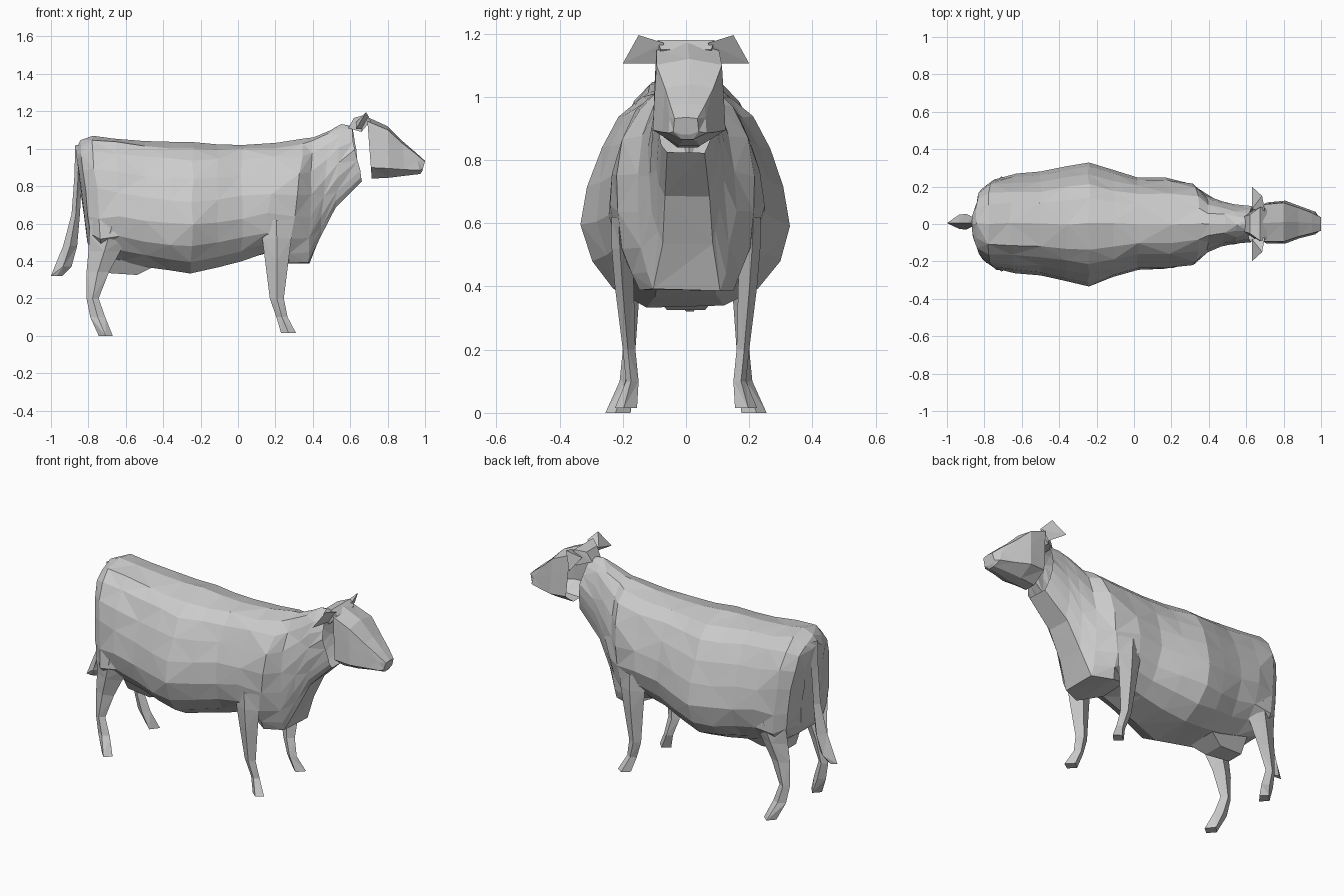
import bpy, bmesh, random

random.seed(4)
if "Cube" in bpy.data.objects:
    bpy.data.objects.remove(bpy.data.objects["Cube"], do_unlink=True)

grey = bpy.data.materials.new("plain grey")
grey.use_nodes = True
colour = (0.6, 0.6, 0.6, 1)
grey.diffuse_color = colour
grey.node_tree.nodes["Principled BSDF"].inputs["Base Color"].default_value = colour


def finish(name, bm):
    bmesh.ops.recalc_face_normals(bm, faces=bm.faces)
    mesh = bpy.data.meshes.new(name)
    bm.to_mesh(mesh)
    bm.free()
    mesh.materials.append(grey)
    bpy.context.collection.objects.link(bpy.data.objects.new(name, mesh))


def loft(name, rings, capped_end, jitter=0.0):
    """Skin closed rings with flat triangles; close only the chosen end (0 or -1)."""
    bm = bmesh.new()
    rows = []
    for ring in rings:
        rows.append([bm.verts.new([c + random.uniform(-jitter, jitter) for c in p])
                     for p in ring])
    n = len(rows[0])
    for r, (a, b) in enumerate(zip(rows, rows[1:])):
        for i in range(n):
            j = (i + 1) % n
            if (r + i) % 2:
                bm.faces.new((a[i], a[j], b[j]))
                bm.faces.new((a[i], b[j], b[i]))
            else:
                bm.faces.new((a[i], a[j], b[i]))
                bm.faces.new((a[j], b[j], b[i]))
    cap = bm.faces.new(rows[capped_end])
    bmesh.ops.triangulate(bm, faces=[cap])
    finish(name, bm)


def hull(name, points):
    bm = bmesh.new()
    for p in points:
        bm.verts.new(p)
    result = bmesh.ops.convex_hull(bm, input=bm.verts)
    loose = [v for v in result["geom_interior"] if isinstance(v, bmesh.types.BMVert)]
    bmesh.ops.delete(bm, geom=loose, context="VERTS")
    finish(name, bm)


def slice_ring(profile, xt, zt, xb, zb, width, yc=0.0):
    """Slanted cross-section: profile is (height share, width share) up one side."""
    half = [(xb + t * (xt - xb), w * width, zb + t * (zt - zb)) for t, w in profile]
    other = [(x, yc - y, z) for x, y, z in reversed(half) if y > 0]
    return [(x, yc + y, z) for x, y, z in half] + other


def both(points):
    return points + [(x, -y, z) for x, y, z in points]


# Each section: top x, top z, bottom x, bottom z, half width
# Rump, wide low down where the thighs begin
rump_profile = [(0, .5), (.05, .85), (.14, 1.06), (.3, 1.06), (.55, 1),
                (.72, .92), (.87, .74), (.96, .46), (1, 0)]
rump = [
    (-.87, 1.0, -.80, .50, .09),
    (-.845, 1.04, -.785, .47, .18),
    (-.78, 1.075, -.73, .43, .228),
]
# Barrel of the trunk
barrel_profile = [(0, .36), (.09, .70), (.2, .9), (.37, 1), (.55, .94),
                  (.72, .82), (.87, .64), (.96, .42), (1, 0)]
barrel = [
    (-.66, 1.06, -.62, .40, .264),
    (-.50, 1.045, -.50, .37, .275),
    (-.36, 1.035, -.37, .345, .31),
    (-.24, 1.03, -.25, .335, .33),
    (-.11, 1.025, -.11, .365, .285),
    (.02, 1.025, .02, .40, .245),
    (.20, 1.03, .14, .435, .245),
]
# Shoulder, brisket and neck, with a flatter underside
chest_profile = [(0, .66), (.08, .78), (.2, .9), (.37, 1), (.55, 1),
                 (.72, .9), (.87, .68), (.96, .4), (1, 0)]
chest = [
    (.355, 1.05, .27, .39, .22),
    (.40, 1.065, .38, .39, .155),
    (.49, 1.10, .44, .53, .12),
    (.55, 1.13, .52, .68, .105),
    (.605, 1.125, .66, .825, .092),
]
loft("body_and_neck", [slice_ring(profile, *section)
                       for profile, sections in ((rump_profile, rump),
                                                 (barrel_profile, barrel),
                                                 (chest_profile, chest))
                       for section in sections], 0, 0.006)

# Head, tapering to the muzzle, with a narrow chin
skull = [(0, .3), (.18, 1), (.6, .95), (.93, .9), (1, 0)]
face = [
    (.69, 1.17, .715, .84, .11, .005),
    (.80, 1.12, .81, .845, .115, .01),
    (.88, 1.04, .89, .855, .085, .01),
    (.95, .98, .975, .865, .06, .005),
    (1.0, .935, .985, .88, .04, 0),
]
loft("head", [slice_ring(skull, *s) for s in face], -1)

# Crown joining neck and head, and swept ears
hull("crown", both([(.59, .04, 1.11), (.62, .05, 1.165), (.675, .09, 1.18),
                    (.71, .08, 1.15), (.66, .09, 1.09)]))
for side, name in ((1, "far_ear"), (-1, "near_ear")):
    ear = [(.66, .09, 1.105), (.63, .08, 1.14), (.685, .15, 1.195),
           (.63, .20, 1.105), (.70, .07, 1.17)]
    hull(name, [(x, side * y, z) for x, y, z in ear])

# Legs: height, back x, front x, inner y, outer y
fore = [(.62, .12, .29, .18, .236), (.52, .13, .285, .17, .235),
        (.40, .145, .27, .165, .225), (.20, .17, .245, .16, .20),
        (.10, .205, .265, .15, .19), (.015, .23, .31, .155, .225)]
hind = [(.62, -.79, -.54, .17, .245), (.54, -.795, -.58, .15, .24),
        (.45, -.80, -.63, .14, .225), (.34, -.81, -.69, .15, .205),
        (.20, -.81, -.745, .16, .20), (.10, -.79, -.71, .165, .21),
        (0, -.745, -.67, .175, .255)]
for side, word in ((1, "far"), (-1, "near")):
    for kind, rows in (("fore", fore), ("hind", hind)):
        rings = []
        for z, xa, xb, yi, yo in rows:
            mid = (xa + xb) / 2
            rings.append([(xa, side * (yi + yo) / 2, z), (mid, side * yo, z),
                          (xb, side * (yi * .4 + yo * .6), z), (mid, side * yi, z)])
        loft(f"{word}_{kind}_leg", rings, -1)

# Udder
hull("udder", both([(-.69, .05, .335), (-.54, .06, .325), (-.44, .10, .375),
                    (-.69, .10, .42), (-.52, .10, .40)]))

# Tail with a flared tuft: height, back x, front x, half thickness
tail = [(1.02, -.87, -.83, .035), (.85, -.875, -.835, .03), (.65, -.89, -.845, .028),
        (.48, -.935, -.86, .042), (.37, -.98, -.89, .038), (.32, -1.0, -.94, .012)]
loft("tail", [[(xa, .005, z), ((xa + xb) / 2, .012 + w, z), (xb, .01, z),
               ((xa + xb) / 2, .012 - w, z)] for z, xa, xb, w in tail], -1)
